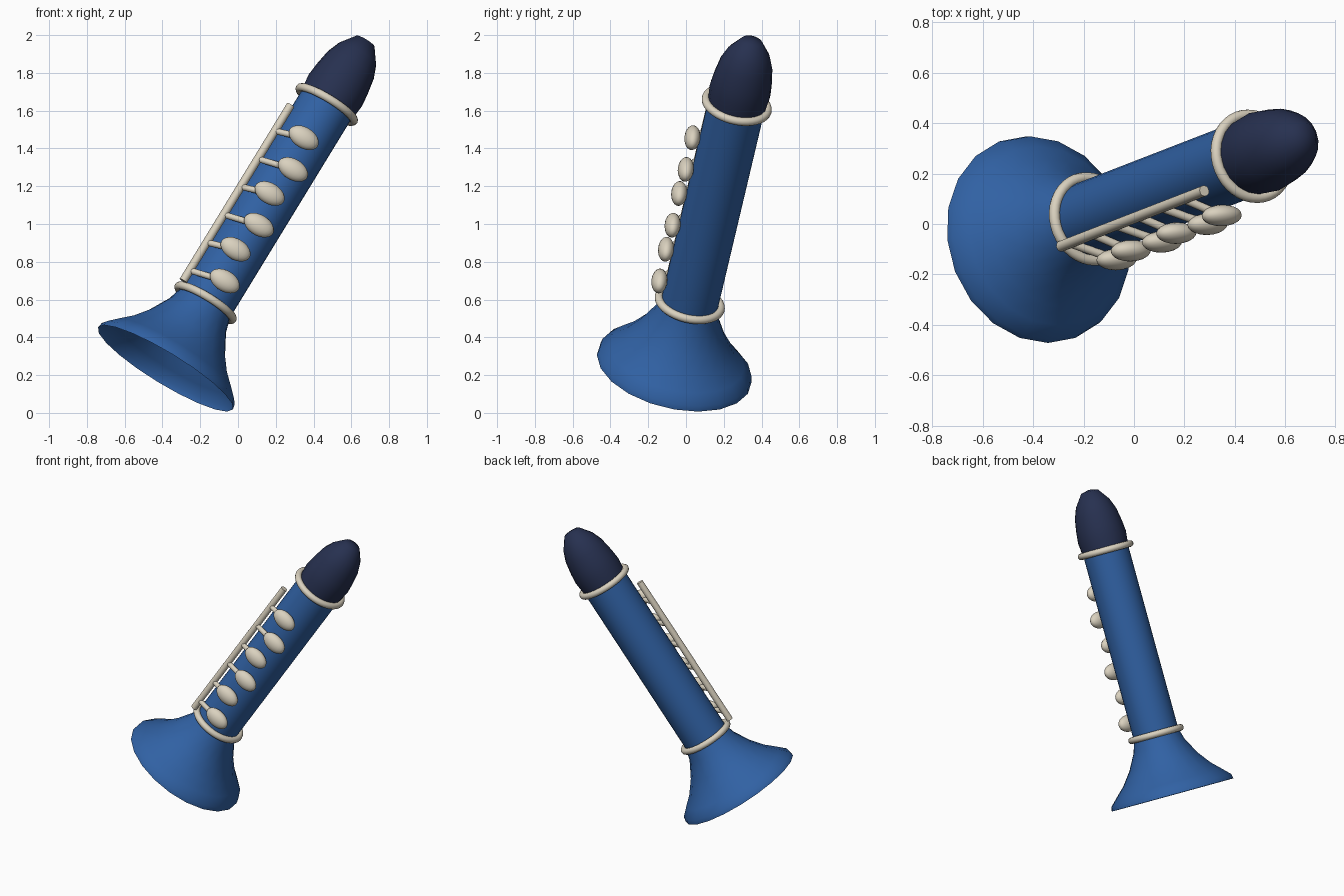
import bpy, bmesh, math
from mathutils import Matrix, Vector

cube = bpy.data.objects.get("Cube")
if cube:
    bpy.data.objects.remove(cube, do_unlink=True)


def material(name, rgb):
    m = bpy.data.materials.new(name)
    m.use_nodes = True
    color = (*rgb, 1)
    m.diffuse_color = color
    m.node_tree.nodes["Principled BSDF"].inputs["Base Color"].default_value = color
    return m


BLUE = material("body blue", (0.03, 0.12, 0.37))
NAVY = material("cap navy", (0.02, 0.03, 0.08))
CREAM = material("trim cream", (0.70, 0.64, 0.52))

# Leaning frame of the instrument: local z runs along the tube, local -y is the key side
axis = Vector((0.511, 0.198, 0.836)).normalized()
side = Vector((axis.z, 0, -axis.x)).normalized()
back = axis.cross(side)
FRAME = Matrix.Translation((-0.172, 0.02, 0.583)) @ Matrix((side, back, axis)).transposed().to_4x4()
TUBE_R = 0.152
TOP = 1.255


def finish(name, bm, mat, angle=50):
    bmesh.ops.recalc_face_normals(bm, faces=bm.faces)
    mesh = bpy.data.meshes.new(name)
    bm.to_mesh(mesh)
    bm.free()
    mesh.materials.append(mat)
    obj = bpy.data.objects.new(name, mesh)
    bpy.context.collection.objects.link(obj)
    obj.matrix_world = FRAME
    bpy.ops.object.select_all(action="DESELECT")
    obj.select_set(True)
    bpy.context.view_layer.objects.active = obj
    bpy.ops.object.shade_smooth_by_angle(angle=math.radians(angle))
    return obj


def lathe(name, profile, mat, sides=20, closed=False):
    """Revolve (height, radius) points around the tube axis."""
    bm = bmesh.new()
    verts = [bm.verts.new((r, 0, h)) for h, r in profile]
    edges = [bm.edges.new(pair) for pair in zip(verts, verts[1:])]
    if closed:
        edges.append(bm.edges.new((verts[-1], verts[0])))
    bmesh.ops.spin(bm, geom=verts + edges, cent=(0, 0, 0), axis=(0, 0, 1),
                   angle=math.tau, steps=sides, use_duplicate=False)
    bmesh.ops.remove_doubles(bm, verts=bm.verts, dist=0.0005)
    return finish(name, bm, mat, 70)


def rod(name, a, b, radius, mat, sides=12):
    a, b = Vector(a), Vector(b)
    bm = bmesh.new()
    turn = (b - a).to_track_quat("Z", "Y").to_matrix().to_4x4()
    bmesh.ops.create_cone(bm, cap_ends=True, segments=sides, radius1=radius, radius2=radius,
                          depth=(b - a).length, matrix=Matrix.Translation((a + b) / 2) @ turn)
    return finish(name, bm, mat)


# Flared bell, open underneath
lathe("bell", [(-0.415, 0.418), (-0.385, 0.412), (-0.335, 0.362), (-0.275, 0.30),
               (-0.19, 0.235), (-0.08, 0.175), (0, TUBE_R)], BLUE)

# Straight tube
lathe("tube", [(0, TUBE_R), (TOP, TUBE_R)], BLUE, 32)

# Dark rounded cap
cap = [(0, 0.155), (0.09, 0.164), (0.16, 0.157), (0.25, 0.142),
       (0.32, 0.115), (0.40, 0.057), (0.412, 0)]
lathe("cap", [(TOP + h, r) for h, r in cap], NAVY)

# Rings at both ends of the tube
for name, h in (("lower_ring", 0), ("upper_ring", TOP)):
    ring = [(h + 0.022 * math.sin(t), 0.167 + 0.022 * math.cos(t))
            for t in (math.tau * i / 12 for i in range(12))]
    lathe(name, ring, CREAM, 40, closed=True)

# Long side rod
ROD_X, ROD_Y = -0.161, -0.114
rod("side_rod", (ROD_X, ROD_Y, 0.015), (ROD_X, ROD_Y, 1.128), 0.022, CREAM)

# Six staggered oval keys, each on an arm from the rod
for i in range(6):
    pos = Vector((-0.012 if i % 2 else 0.027, -0.188, 0.117 + 0.1765 * i))
    bm = bmesh.new()
    bmesh.ops.create_uvsphere(bm, u_segments=20, v_segments=12, radius=1,
                              matrix=Matrix.Translation(pos) @ Matrix.Diagonal((0.087, 0.042, 0.056, 1)))
    finish(f"key_{i + 1}", bm, CREAM, 60)
    rod(f"key_arm_{i + 1}", (ROD_X, ROD_Y, pos.z - 0.035), pos, 0.017, CREAM)
